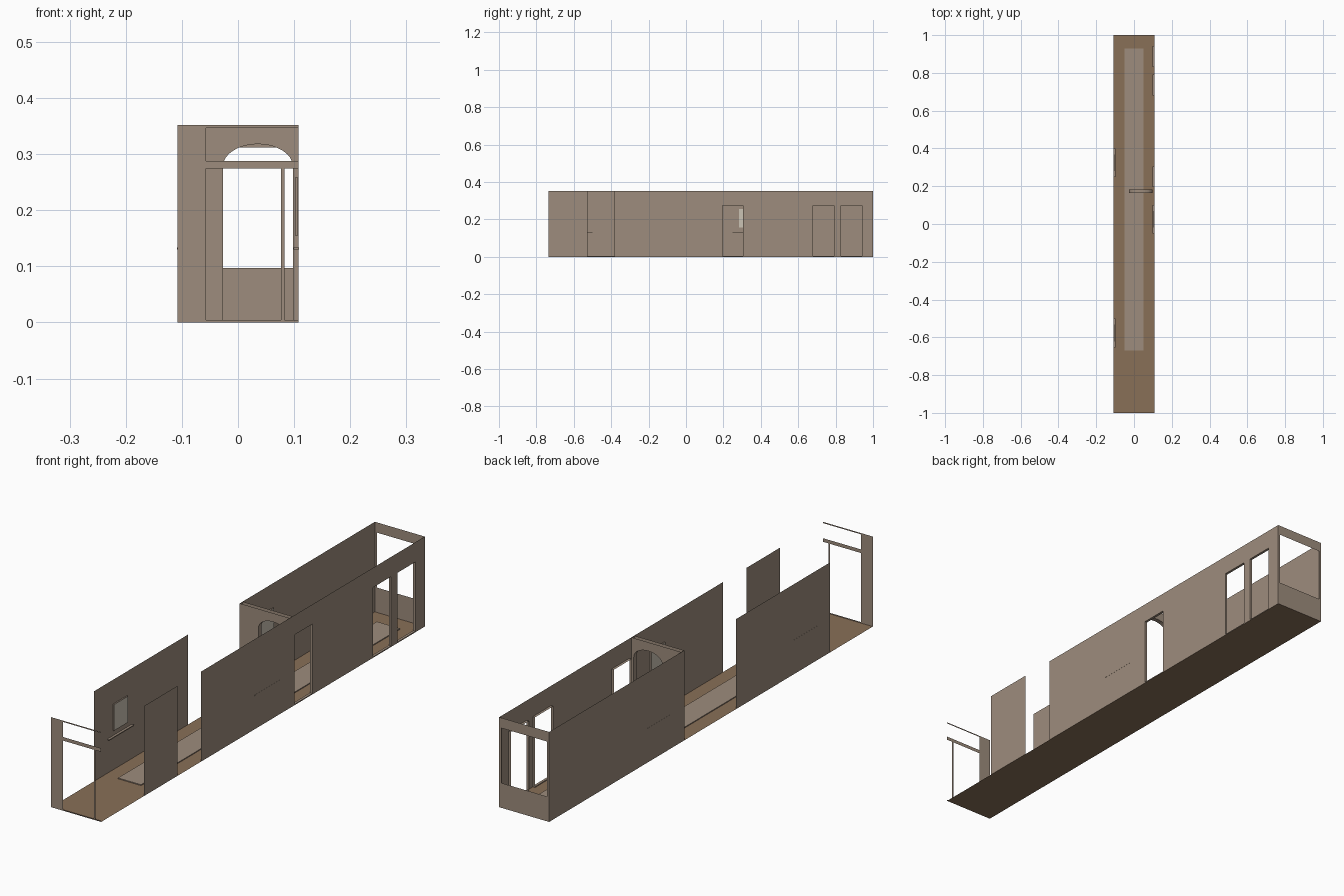
import bpy, bmesh, math

if "Cube" in bpy.data.objects:
    bpy.data.objects.remove(bpy.data.objects["Cube"], do_unlink=True)


def material(name, rgb):
    m = bpy.data.materials.new(name)
    m.use_nodes = True
    m.diffuse_color = (*rgb, 1)
    m.node_tree.nodes["Principled BSDF"].inputs["Base Color"].default_value = (*rgb, 1)
    return m


WALL = material("taupe wall", (0.34, 0.265, 0.205))
FLOOR = material("brown floor", (0.25, 0.16, 0.095))
GLASS = material("pale mirror", (0.60, 0.55, 0.46))

W = 0.108      # half width of the corridor
H = 0.352      # wall height
DOOR = 0.275   # door height
DEPTH = 0.01   # depth of the door reveals


def build(name, polygons, mat=WALL):
    """One object made of flat polygons."""
    bm = bmesh.new()
    for poly in polygons:
        bm.faces.new([bm.verts.new(p) for p in poly])
    bmesh.ops.remove_doubles(bm, verts=bm.verts, dist=1e-5)
    me = bpy.data.meshes.new(name)
    bm.to_mesh(me)
    bm.free()
    me.materials.append(mat)
    ob = bpy.data.objects.new(name, me)
    bpy.context.collection.objects.link(ob)
    return ob


def rect(a0, a1, b0, b1):
    return [(a0, b0), (a1, b0), (a1, b1), (a0, b1)]


def side(x, pts):    # outline given in y, z
    return [(x, y, z) for y, z in pts]


def across(y, pts):  # outline given in x, z
    return [(x, y, z) for x, z in pts]


def flat(z, pts):    # outline given in x, y
    return [(x, y, z) for x, y in pts]


def box(name, x0, x1, y0, y1, z0, z1, mat=WALL):
    ends = [flat(z0, rect(x0, x1, y0, y1))[::-1], flat(z1, rect(x0, x1, y0, y1))]
    walls = [side(x0, rect(y0, y1, z0, z1))[::-1], side(x1, rect(y0, y1, z0, z1)),
             across(y0, rect(x0, x1, z0, z1)), across(y1, rect(x0, x1, z0, z1))[::-1]]
    return build(name, ends + walls, mat)


# Floor and carpet
build("floor", [flat(0, rect(-W, W, -1, 1))], FLOOR)
box("carpet", -0.05, 0.05, -0.67, 0.93, 0.0005, 0.004)

# Right-hand walls with an open gap between them
build("right_wall_front", [side(-W, rect(-0.735, -0.156, 0, H))])
build("right_wall_back", [side(-W, rect(0.165, 1, 0, H))])

# Left-hand walls; the long one has doorways cut into its lower edge
doors = [(0.195, 0.305), (0.68, 0.792), (0.83, 0.942)]
outline = [(-0.383, 0)]
for y0, y1 in doors:
    outline += [(y0, 0), (y0, DOOR), (y1, DOOR), (y1, 0)]
outline += [(1, 0), (1, H), (-0.383, H)]
build("left_wall_back", [side(W, outline)])
build("left_wall_front", [side(W, rect(-0.735, -0.527, 0, H))])

# Door reveals and thresholds
for i, (y0, y1) in enumerate(doors, 1):
    xs = (W - DEPTH, W)
    build(f"door_reveal_{i}", [across(y0, rect(*xs, 0, DOOR)),
                               across(y1, rect(*xs, 0, DOOR)),
                               flat(DOOR, rect(*xs, y0, y1))])
    box(f"threshold_{i}", *xs, y0, y1, 0.0005, 0.004)

# Cross partition with an arched opening
left, right, spring, rise = -0.027, 0.098, 0.278, 0.04
mid, half = (left + right) / 2, (right - left) / 2
steps = 16
arch = [(left, 0)]
for i in range(steps + 1):
    a = math.pi * (1 - i / steps)
    arch.append((mid + half * math.cos(a), spring + rise * math.sin(a)))
arch.append((right, 0))
panel = [(-W, 0)] + arch + [(W, 0), (W, H), (-W, H)]
near, far = 0.165, 0.183
build("partition_front", [across(near, panel)])
build("partition_back", [across(far, panel)])
build("partition_arch", [[(a[0], near, a[1]), (b[0], near, b[1]),
                          (b[0], far, b[1]), (a[0], far, a[1])]
                         for a, b in zip(arch, arch[1:])])

# Back end wall around a wide window
win_x, sill, head = 0.098, 0.097, 0.312
build("back_wall", [across(1, r) for r in (
    rect(-W, W, 0, sill), rect(-W, W, head, H),
    rect(-W, -win_x, sill, head), rect(win_x, W, sill, head))])

# Front end frame: pillar, top strip, transom bar and slim post
build("front_pillar", [across(-1, rect(-W, -0.057, 0, H))])
build("front_top_strip", [across(-1, rect(-0.057, W, 0.347, H))])
build("front_transom", [across(-1, rect(-0.057, W, 0.274, 0.288))])
build("front_post", [across(-1, rect(0.077, 0.083, 0, 0.274))])
build("front_sill", [across(-1, rect(-0.057, W, 0, 0.004))])

# Ledges with a mirror above each, on the inner wall faces
for name, s, y in (("right_front", -1, -0.577), ("right_back", -1, 0.325), ("left", 1, 0.025)):
    xs = sorted((s * (W + 0.0005), s * (W - 0.009)))
    box(name + "_ledge", *xs, y - 0.076, y + 0.076, 0.130, 0.134)
    xs = sorted((s * (W - 0.001), s * (W - 0.006)))
    mirror = box(name + "_mirror", *xs, y - 0.044, y + 0.044, 0.155, 0.258)
    mirror.data.materials.append(GLASS)
    bm = bmesh.new()
    bm.from_mesh(mirror.data)
    bm.normal_update()
    front = [f for f in bm.faces if f.normal.x * s < -0.9]
    bmesh.ops.inset_region(bm, faces=front, thickness=0.003)
    for f in front:
        f.material_index = 1
    bm.to_mesh(mirror.data)
    bm.free()
